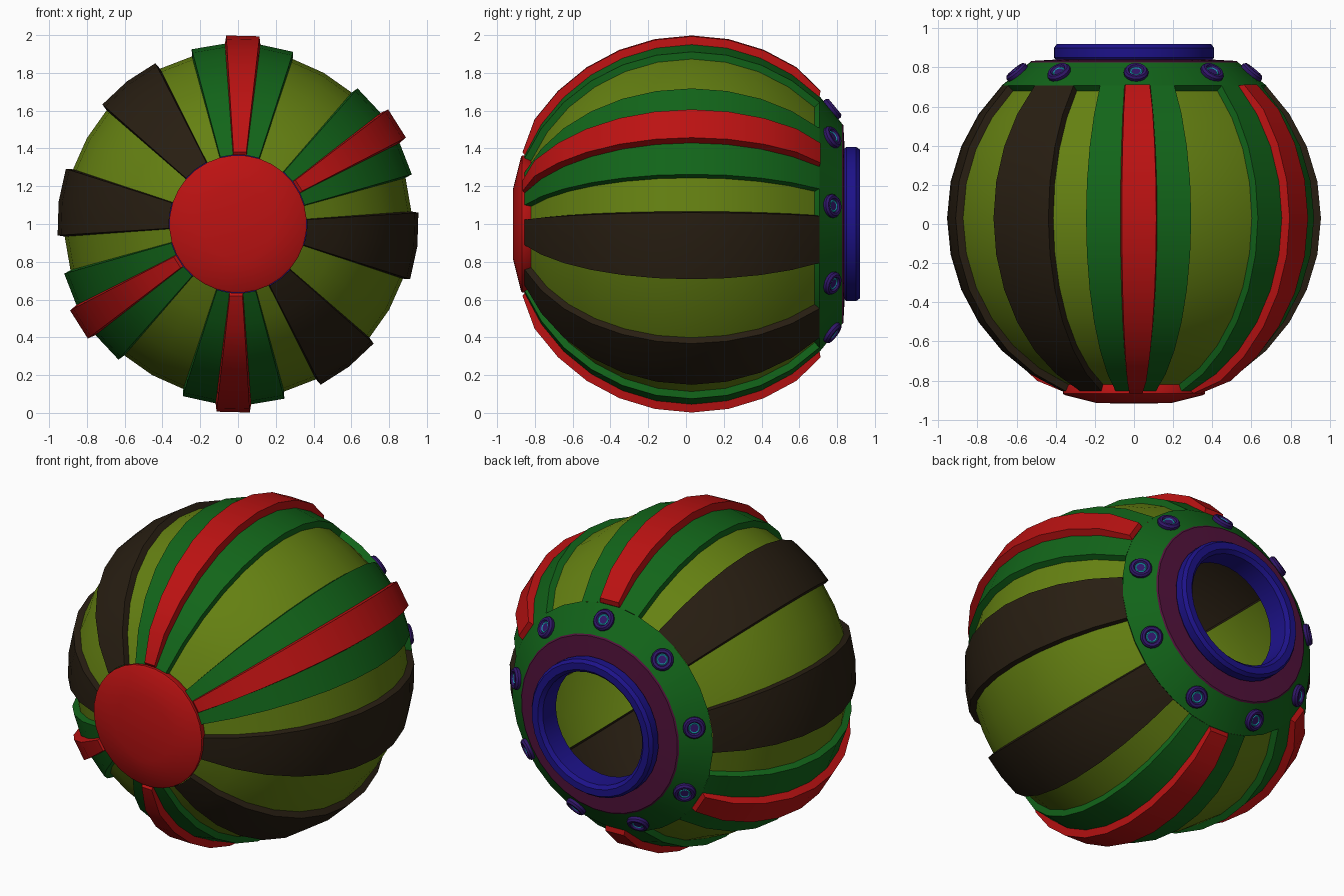
import bpy, bmesh
from math import sin, cos, radians, pi
from mathutils import Vector, Matrix

if "Cube" in bpy.data.objects:
    bpy.data.objects.remove(bpy.data.objects["Cube"])

SEG = 11.25            # angular step of the ball
OFF = -7.1             # roll of the pattern about the y axis
CY, CZ = 0.03, 1.0     # ball centre
R_BASE, R_BAND, R_RED = 0.92, 0.957, 1.0


def material(name, rgb):
    m = bpy.data.materials.new(name)
    m.diffuse_color = (*rgb, 1)
    m.use_nodes = True
    m.node_tree.nodes["Principled BSDF"].inputs["Base Color"].default_value = m.diffuse_color
    return m


OLIVE = material("olive", (0.13, 0.22, 0.006))
DARK = material("dark_brown", (0.021, 0.013, 0.006))
GREEN = material("green", (0.006, 0.13, 0.010))
RED = material("red", (0.50, 0.006, 0.006))
BLUE = material("blue", (0.012, 0.006, 0.25))
PLUM = material("plum", (0.085, 0.006, 0.045))
VIOLET = material("violet", (0.03, 0.008, 0.14))
CYAN = material("cyan", (0.01, 0.35, 0.45))


def add_grid(bm, cols):
    """Skin a list of point columns with quads."""
    vs = [[bm.verts.new(p) for p in c] for c in cols]
    for a, b in zip(vs, vs[1:]):
        for i in range(len(a) - 1):
            bm.faces.new((a[i], a[i + 1], b[i + 1], b[i]))


def finish(bm, name, mat, angle=30):
    bmesh.ops.remove_doubles(bm, verts=bm.verts, dist=0.0004)
    me = bpy.data.meshes.new(name)
    bm.to_mesh(me)
    bm.free()
    me.materials.append(mat)
    ob = bpy.data.objects.new(name, me)
    bpy.context.collection.objects.link(ob)
    bpy.context.view_layer.objects.active = ob
    ob.select_set(True)
    bpy.ops.object.shade_smooth_by_angle(angle=radians(angle))
    ob.select_set(False)
    return ob


def ball_point(step, lat, r):
    a, t = radians(OFF + step * SEG), radians(lat)
    y = max(-0.865, min(0.712, CY + r * sin(t)))
    return Vector((r * cos(t) * cos(a), y, CZ + r * cos(t) * sin(a)))


LATS = [-67.5 + SEG * i for i in range(11)]


def gore(bm, s0, s1, r, left=None, right=None, ends=None):
    """Lengthwise strip of the ball; left/right/ends give radii of side walls."""
    cols = [(s, r) for s in range(s0, s1 + 1)]
    if left:
        cols = [(s0, left), (s0 + 0.05, r)] + cols[1:]
    if right:
        cols = cols[:-1] + [(s1 - 0.05, r), (s1, right)]
    pts = []
    for s, rr in cols:
        col = [ball_point(s, l, rr) for l in LATS]
        if ends:
            col = [ball_point(s, LATS[0], ends)] + col + [ball_point(s, LATS[-1], ends)]
        pts.append(col)
    add_grid(bm, pts)


def lathe(bm, prof, n=32, mat=Matrix(), start=0.0):
    """Revolve (radius, y) pairs about the y axis."""
    add_grid(bm, [[mat @ Vector((r * cos(a), y, r * sin(a))) for r, y in prof]
                  for a in [start + 2 * pi * k / n for k in range(n + 1)]])


# Ball panels and raised stripes: the pattern repeats after half a turn
olive, dark, green, red = (bmesh.new() for _ in range(4))
for h in (0, 16):
    for a, b in ((1, 2), (5, 7), (10, 11), (13, 15)):
        gore(olive, h + a, h + b, R_BASE)
    for a in (-1, 11):
        gore(dark, h + a, h + a + 2, R_BAND, R_BASE, R_BASE)
    for a in (2, 7):
        gore(green, h + a, h + a + 1, R_BAND, left=R_BASE)
        gore(green, h + a + 2, h + a + 3, R_BAND, right=R_BASE)
        gore(red, h + a + 1, h + a + 2, R_RED, R_BAND, R_BAND, R_BAND)
finish(olive, "ball_panels", OLIVE)
finish(dark, "dark_stripes", DARK)
finish(green, "green_stripes", GREEN)
finish(red, "red_ribs", RED)

# Round parts on the ball axis
axis = Matrix.Translation((0, 0, CZ))
for name, mat, prof in (
    ("front_cap", RED, [(0, -0.917), (0.19, -0.915), (0.355, -0.874),
                        (0.364, -0.867), (0.364, -0.85), (0.352, -0.82)]),
    ("rear_collar", GREEN, [(0.65, 0.68), (0.677, 0.708), (0.533, 0.826)]),
    ("rear_plate", PLUM, [(0.533, 0.826), (0.525, 0.833), (0.40, 0.84)]),
    ("rear_ring", BLUE, [(0.40, 0.838), (0.41, 0.85), (0.41, 0.90), (0.395, 0.92),
                         (0.355, 0.92), (0.335, 0.90), (0.33, 0.78)]),
):
    bm = bmesh.new()
    # profiles run front to back so that faces point outward
    lathe(bm, prof, 32, axis, radians(OFF))
    if name == "front_cap":
        bmesh.ops.recalc_face_normals(bm, faces=bm.faces)
    finish(bm, name, mat)

# Nine studs around the collar, each with a bright inner ring
studs, rings = bmesh.new(), bmesh.new()
for k in range(9):
    a = radians(89 + 40 * k)
    tilt = radians(50.6)
    n = Vector((cos(tilt) * cos(a), sin(tilt), cos(tilt) * sin(a)))
    m = (Matrix.Translation((0.603 * cos(a), 0.767, CZ + 0.603 * sin(a)))
         @ Vector((0, 1, 0)).rotation_difference(n).to_matrix().to_4x4())
    lathe(studs, [(0.055, -0.012), (0.063, 0.004), (0.063, 0.016), (0.054, 0.028),
                  (0.040, 0.028), (0.033, 0.018)], 16, m)
    lathe(studs, [(0.023, 0.018), (0, 0.018)], 16, m)
    lathe(rings, [(0.033, 0.018), (0.028, 0.021), (0.023, 0.018)], 16, m)
finish(studs, "collar_studs", VIOLET)
finish(rings, "stud_inner_rings", CYAN)
